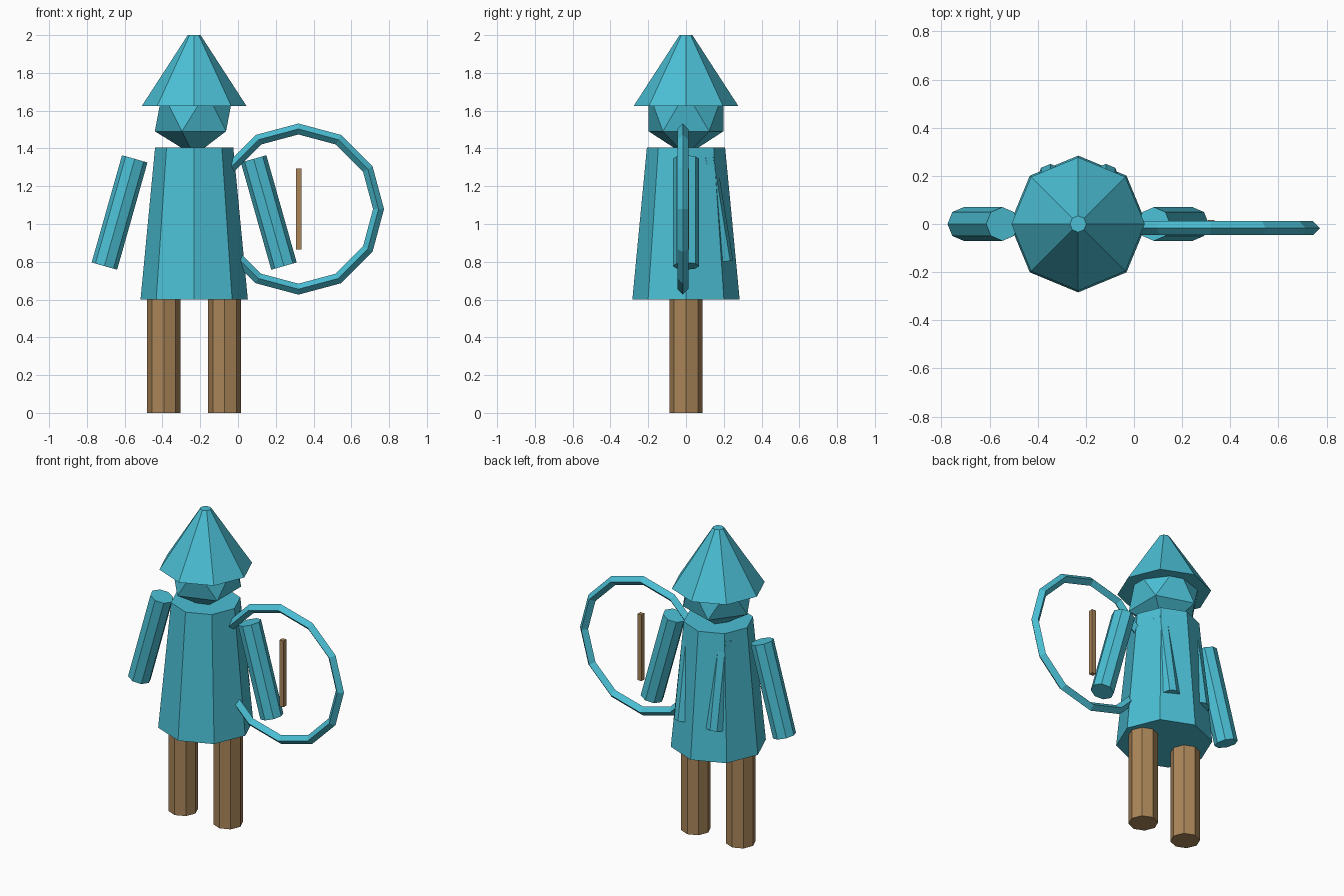
import bpy
from math import radians

if "Cube" in bpy.data.objects:
    bpy.data.objects.remove(bpy.data.objects["Cube"])

CX = -0.232  # figure axis


def material(name, rgb):
    m = bpy.data.materials.new(name)
    m.diffuse_color = (*rgb, 1)
    m.use_nodes = True
    m.node_tree.nodes["Principled BSDF"].inputs["Base Color"].default_value = m.diffuse_color
    return m


teal = material("teal", (0.07, 0.52, 0.66))
brown = material("brown", (0.40, 0.235, 0.10))


def finish(name, mat):
    ob = bpy.context.object
    ob.name = name
    ob.data.materials.append(mat)
    return ob


def frustum(name, mat, loc, r1, r2, height, rot=(0, 0, 0)):
    """Eight-sided tapered cylinder centred on loc."""
    bpy.ops.mesh.primitive_cone_add(vertices=8, radius1=r1, radius2=r2, depth=height,
                                    location=loc, rotation=[radians(a) for a in rot])
    return finish(name, mat)


# Robe, head and pointed hat
frustum("robe", teal, (CX, 0, 1.003), 0.284, 0.207, 0.805)
bpy.ops.mesh.primitive_ico_sphere_add(subdivisions=1, radius=0.233, location=(CX, 0, 1.595))
finish("head", teal)
frustum("hat", teal, (CX, 0, 1.8125), 0.277, 0.034, 0.375)

# Paired limbs and the two pieces hanging on the back
for side, s in (("left", -1), ("right", 1)):
    frustum(side + "_leg", brown, (CX + s * 0.161, 0, 0.3), 0.088, 0.088, 0.6)
    frustum(side + "_arm", teal, (CX + s * 0.395, 0, 1.061), 0.07, 0.07, 0.59,
            (0, -s * 15.8, 0))
    frustum(side + "_back_tail", teal, (CX + s * 0.115, 0.15, 1.075), 0.055, 0.055, 0.56,
            (9.3, 0, 0))

# Bow ring and its grip
bpy.ops.mesh.primitive_torus_add(major_segments=12, minor_segments=4, major_radius=0.424,
                                 minor_radius=0.029, location=(0.32, -0.017, 1.079),
                                 rotation=(radians(90), 0, 0))
finish("bow_ring", teal)
bpy.ops.mesh.primitive_cube_add(size=1, location=(0.321, 0.003, 1.08))
bpy.context.object.scale = (0.028, 0.028, 0.43)
finish("bow_grip", brown)
